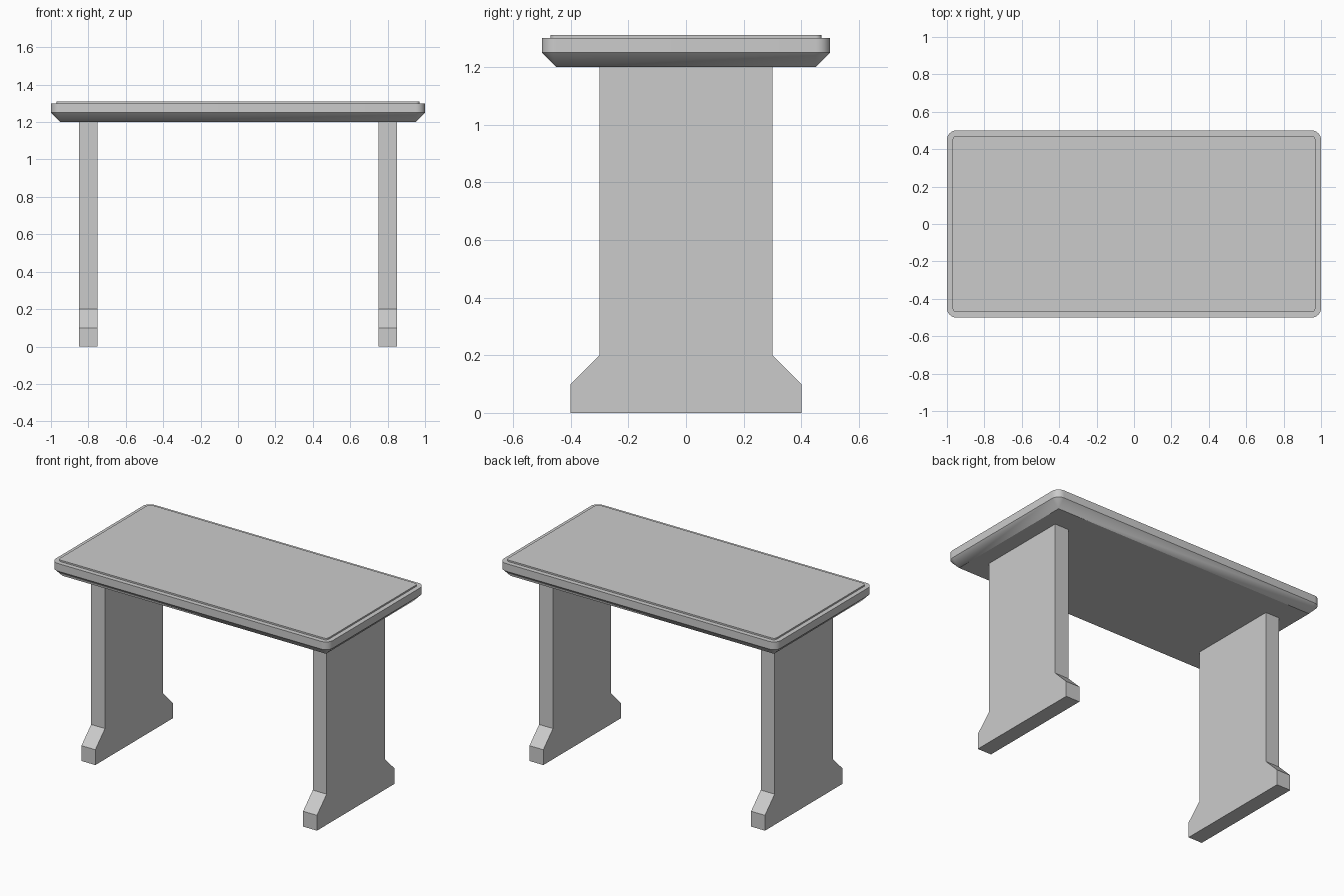
import bpy, bmesh
from math import sin, cos, pi

if "Cube" in bpy.data.objects:
    bpy.data.objects.remove(bpy.data.objects["Cube"])

SEG = 8  # segments per rounded corner


def new_object(name, bm):
    bmesh.ops.remove_doubles(bm, verts=bm.verts, dist=1e-5)
    bmesh.ops.dissolve_degenerate(bm, edges=bm.edges, dist=1e-6)
    bmesh.ops.recalc_face_normals(bm, faces=bm.faces)
    mesh = bpy.data.meshes.new(name)
    bm.to_mesh(mesh)
    bm.free()
    ob = bpy.data.objects.new(name, mesh)
    bpy.context.collection.objects.link(ob)
    return ob


def rounded_ring(bm, hx, hy, r, z):
    ring = []
    for i, (sx, sy) in enumerate([(1, 1), (-1, 1), (-1, -1), (1, -1)]):
        for k in range(SEG + 1):
            a = (i + k / SEG) * pi / 2
            ring.append(bm.verts.new((sx * (hx - r) + r * cos(a),
                                      sy * (hy - r) + r * sin(a), z)))
    return ring


def rounded_slab(name, levels):
    """Loft rounded rectangles given as (half x, half y, radius, z)."""
    bm = bmesh.new()
    rings = [rounded_ring(bm, *lv) for lv in levels]
    n = len(rings[0])
    for lo, hi in zip(rings, rings[1:]):
        for i in range(n):
            j = (i + 1) % n
            bm.faces.new((lo[i], lo[j], hi[j], hi[i]))
    bm.faces.new(rings[0][::-1])
    bm.faces.new(rings[-1])
    ob = new_object(name, bm)
    bpy.context.view_layer.objects.active = ob
    ob.select_set(True)
    bpy.ops.object.shade_smooth_by_angle(angle=pi / 6)
    ob.select_set(False)
    return ob


# Table top: chamfered underside, straight rim
rounded_slab("table_top", [(0.95, 0.45, 0.0, 1.20),
                           (1.0, 0.5, 0.05, 1.25),
                           (1.0, 0.5, 0.05, 1.30)])

# Thin raised panel on the top
rounded_slab("top_panel", [(0.97, 0.47, 0.02, 1.30),
                           (0.97, 0.47, 0.02, 1.31)])

# Panel legs with flared feet
half = [(0.4, 0), (0.4, 0.1), (0.3, 0.2), (0.3, 1.2)]
profile = half + [(-y, z) for y, z in reversed(half)]
for side, x in (("left", -0.85), ("right", 0.75)):
    bm = bmesh.new()
    face = bm.faces.new([bm.verts.new((x, y, z)) for y, z in profile])
    ext = bmesh.ops.extrude_face_region(bm, geom=[face], use_keep_orig=True)
    verts = [g for g in ext["geom"] if isinstance(g, bmesh.types.BMVert)]
    bmesh.ops.translate(bm, verts=verts, vec=(0.1, 0, 0))
    new_object(side + "_leg", bm)
